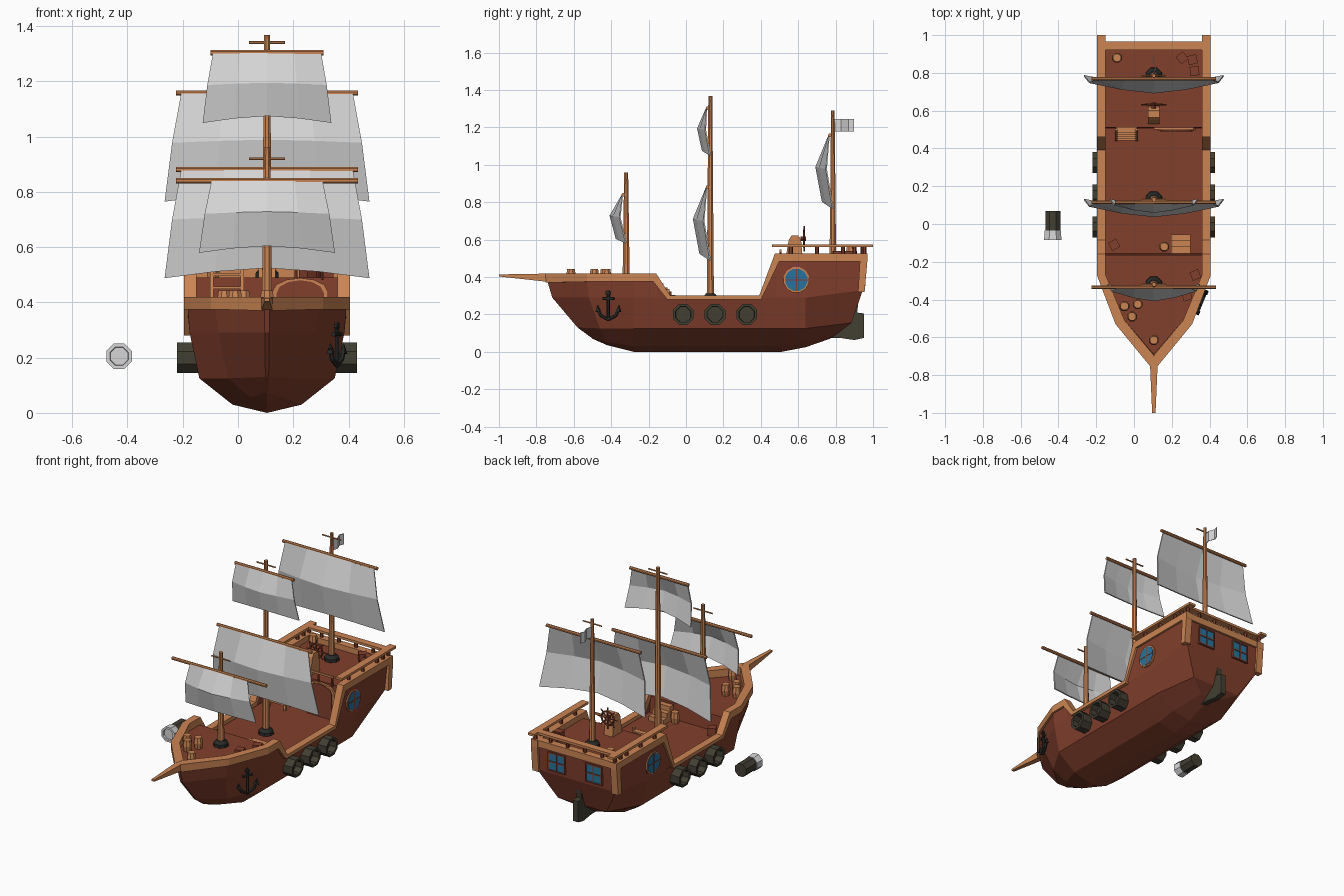
import bpy, math
from mathutils import Vector

if "Cube" in bpy.data.objects:
    bpy.data.objects.remove(bpy.data.objects["Cube"])

CX = 0.105  # ship centre line


def mat(name, r, g, b):
    m = bpy.data.materials.new(name)
    m.diffuse_color = (r, g, b, 1)
    m.use_nodes = True
    m.node_tree.nodes["Principled BSDF"].inputs["Base Color"].default_value = m.diffuse_color
    return m


RED = mat("red_brown_wood", .225, .05, .026)
ORANGE = mat("orange_wood", .60, .235, .087)
SAIL = mat("sail_grey", .67, .67, .67)
OLIVE = mat("dark_olive", .054, .049, .032)
IRON = mat("dark_iron", .022, .024, .021)
BLUE = mat("window_blue", .02, .17, .34)


def mesh(name, verts, faces, m):
    me = bpy.data.meshes.new(name)
    me.from_pydata([tuple(v) for v in verts], [], faces)
    import bmesh
    bm = bmesh.new()
    bm.from_mesh(me)
    bmesh.ops.remove_doubles(bm, verts=bm.verts, dist=1e-5)
    bmesh.ops.recalc_face_normals(bm, faces=bm.faces)
    bm.to_mesh(me)
    bm.free()
    me.materials.append(m)
    ob = bpy.data.objects.new(name, me)
    bpy.context.collection.objects.link(ob)
    return ob


def tube(name, base, axis, prof, m, n=8):
    """Lathe of (distance, radius) pairs along an axis, capped."""
    q = Vector(axis).to_track_quat('Z', 'Y')
    vs, fs = [], []
    for d, r in prof:
        for i in range(n):
            a = 2 * math.pi * (i + .5) / n
            vs.append(Vector(base) + q @ Vector((r * math.cos(a), r * math.sin(a), d)))
    for k in range(len(prof) - 1):
        for i in range(n):
            j = (i + 1) % n
            fs.append((k*n + i, k*n + j, k*n + n + j, k*n + n + i))
    fs += [tuple(range(n)), tuple(range((len(prof) - 1) * n, len(prof) * n))]
    return mesh(name, vs, fs, m)


def rod(name, a, b, r1, r2, m, n=8):
    d = Vector(b) - Vector(a)
    return tube(name, a, d, [(0, r1), (d.length, r2)], m, n)


def prism(name, pts, off, m):
    n = len(pts)
    vs = [Vector(p) for p in pts] + [Vector(p) + Vector(off) for p in pts]
    fs = [tuple(range(n)), tuple(range(n, 2 * n))]
    fs += [(i, (i + 1) % n, n + (i + 1) % n, n + i) for i in range(n)]
    return mesh(name, vs, fs, m)


def box(name, x0, x1, y0, y1, z0, z1, m, rot=0):
    pts = [(x0, y0), (x1, y0), (x1, y1), (x0, y1)]
    c = Vector(((x0 + x1) / 2, (y0 + y1) / 2))
    R = math.cos(rot), math.sin(rot)
    out = []
    for p in pts:
        d = Vector(p) - c
        out.append((c.x + d.x*R[0] - d.y*R[1], c.y + d.x*R[1] + d.y*R[0], z0))
    return prism(name, out, (0, 0, z1 - z0), m)


# Hull with decks: each station runs keel, bilge, chine, crease, sheer, inner sheer, deck edge, deck middle
def mid(y, sheer, deck, k=0.0):
    return [(y, 0, k), (y, .125, .03 + k * .8), (y, .245, .125), (y, .28, .29),
            (y, .288, sheer), (y, .258, sheer), (y, .258, deck), (y, 0, deck)]


F, M, P = .372, .275, .49
stations = [
    [(-.5, 0, .07), (-.505, .004, .075), (-.58, .006, .13), (-.715, .008, .29),
     (-.745, .01, .39), (-.70, .006, .39), (-.70, .006, F), (-.70, 0, F)],
    [(-.42, 0, .035), (-.43, .06, .055), (-.46, .14, .125), (-.52, .175, .29),
     (-.53, .19, .39), (-.51, .165, .39), (-.51, .165, F), (-.51, 0, F)],
    mid(-.28, .39, F), mid(-.165, .39, F), mid(-.155, .375, M), mid(-.09, .288, M),
    mid(.4, .288, M), mid(.485, .5, M), mid(.505, .5, M), mid(.51, .5, P), mid(.64, .5, P, .025),
    [(.77, 0, .07), (.82, .06, .105), (.885, .17, .155), (.945, .275, .33),
     (.955, .288, .5), (.945, .258, .5), (.945, .258, P), (.945, 0, P)]]
vs, fs, L = [], [], 8
for s in (1, -1):
    o = len(vs)
    for st in stations:
        vs += [(CX + s * h, y, z) for y, h, z in st]
    for i in range(len(stations) - 1):
        fs += [(o+i*L+j, o+i*L+j+1, o+i*L+L+j+1, o+i*L+L+j) for j in range(L - 1)]
N = len(stations) * L
for e in (0, N - L):
    fs += [(e + j, e + j + 1, N + e + j + 1, N + e + j) for j in range(L - 1)]
mesh("hull", vs, fs, RED)

# Rail cap: y top, z top, y bottom, z bottom, outer half, inner half, inner y shift
rail = [(-.755, .42, -.75, .37, .018, 0, .06), (-.53, .42, -.53, .375, .203, .155, .02),
        (-.275, .42, -.275, .375, .30, .255, .005), (-.16, .42, -.175, .375, .30, .255, 0),
        (-.085, .302, -.1, .28, .30, .255, 0), (.392, .302, .402, .28, .30, .255, 0),
        (.475, .525, .498, .482, .30, .255, 0), (.97, .525, .97, .482, .30, .255, 0)]
for s, side in ((1, "right"), (-1, "left")):
    vs, fs = [], []
    for yt, zt, yb, zb, ho, hi, dy in rail:
        vs += [(CX+s*ho, yt, zt), (CX+s*hi, yt+dy, zt), (CX+s*hi, yb+dy, zb), (CX+s*ho, yb, zb)]
    for i in range(len(rail) - 1):
        fs += [(4*i+j, 4*i+(j+1) % 4, 4*i+4+(j+1) % 4, 4*i+4+j) for j in range(4)]
    fs += [(0, 1, 2, 3), tuple(range(len(vs) - 4, len(vs)))]
    mesh("rail_" + side, vs, fs, ORANGE)
    a, b = sorted((CX + s * .255, CX + s * .30))
    prism("stern_post_" + side, [(a, .93, .49), (a, .97, .49), (a, .955, .32), (a, .92, .32)],
          (b - a, 0, 0), ORANGE)
    # Raised stern railing
    box("upper_rail_" + side, a, b, .46, 1.0, .56, .575, ORANGE)
    for y in (.56, .7, .84, .9, .955):
        rod("rail_post", (CX+s*.277, y, .51), (CX+s*.277, y, .562), .011, .011, RED, 6)
    # Round side window with cross bars
    x = CX + s * .28
    tube("round_window_frame", (x, .59, .385), (s, 0, 0), [(0, .07), (.012, .07)], ORANGE, 12)
    tube("round_window_pane", (x, .59, .385), (s, 0, 0), [(0, .061), (.014, .061)], BLUE, 12)
    for i in range(2):
        d = Vector((0, math.cos(i*math.pi/2), math.sin(i*math.pi/2))) * .061
        c = Vector((x + s * .013, .59, .385))
        rod("round_window_bar", c - d, c + d, .004, .004, RED, 4)
    # Side guns
    for y in (-.015, .155, .325):
        tube("gun", (CX + s * .22, y, .2), (s, 0, 0),
             [(0, .06), (.105, .06), (.105, .045), (.06, .043)], OLIVE)
    # Stern windows
    wx = CX + s * .13
    box("stern_window_pane", wx - .055, wx + .055, .94, .957, .355, .465, BLUE)
    for dx in (-.055, 0, .055):
        box("stern_window_bar", wx+dx-.004, wx+dx+.004, .94, .961, .351, .469, RED)
    for z in (.355, .41, .465):
        box("stern_window_bar", wx-.055, wx+.055, .94, .961, z-.004, z+.004, RED)
box("stern_rail", CX - .27, CX + .27, .92, .965, .482, .525, ORANGE)
box("upper_stern_rail", CX - .26, CX + .26, .92, .965, .56, .575, ORANGE)
for dx in (-.18, -.06, .06, .18):
    rod("rail_post", (CX+dx, .943, .51), (CX+dx, .943, .562), .011, .011, RED, 6)
box("cabin_front_rail", CX, .315, .50, .51, .535, .547, ORANGE)
for x in (.115, .21, .305):
    rod("cabin_rail_post", (x, .505, .48), (x, .505, .54), .006, .006, RED, 6)

# Bowsprit
vs = [(CX-.022, -.70, .37), (CX+.022, -.70, .37), (CX+.022, -.70, .419), (CX-.022, -.70, .419),
      (CX-.009, -1, .403), (CX+.009, -1, .403), (CX+.009, -1, .414), (CX-.009, -1, .414)]
mesh("bowsprit", vs, [(0, 1, 2, 3), (4, 5, 6, 7)] +
     [(j, (j+1) % 4, 4+(j+1) % 4, 4+j) for j in range(4)], ORANGE)

# Rudder
prism("rudder", [(CX-.018, y, z) for y, z in ((.75, .075), (.78, .09), (.90, .33), (.93, .33),
      (.915, .21), (.953, .205), (.953, .075), (.90, .063), (.82, .075))], (.036, 0, 0), OLIVE)


# Masts, yards and billowing sails
def sail(name, ym, zt, zb, ht, hb, k, lift):
    zm = zt - (zt - zb) * .46
    rows = ((zt, ht, -.02, -.02, 0), (zm, ht*.45 + hb*.55, -.035*k, -.09*k, lift*.3),
            (zb, hb, 0, -.055*k, lift))
    vs = []
    for z, h, ye, yc, up in rows:
        for u in (-1, -.5, 0, .5, 1):
            b = 1 - abs(u) ** 1.5
            vs.append((CX + u*h, ym + ye + (yc - ye)*b, z + up*b))
    fs = [(5*r+c, 5*r+c+1, 5*r+c+6, 5*r+c+5) for r in range(2) for c in range(4)]
    ob = mesh(name, vs, fs, SAIL)
    so = ob.modifiers.new("thickness", 'SOLIDIFY')
    so.thickness, so.offset = .007, 0


def mast(name, y, z0, z1, zbar, r):
    rod(name + "_mast", (CX, y, z0), (CX, y, z1), r, r * .55, ORANGE)
    tube(name + "_collar", (CX, y, z0), (0, 0, 1), [(0, .046), (.018, .044), (.036, .026)], IRON)
    rod(name + "_crossbar", (CX-.065, y, zbar), (CX+.065, y, zbar), .005, .005, ORANGE, 6)


def yard(name, y, z, h):
    rod(name + "_yard", (CX-h, y-.015, z), (CX+h, y-.015, z), .01, .01, ORANGE)


mast("fore", -.32, F, .96, .92, .021)
mast("main", .13, M, 1.367, 1.34, .021)
mast("mizzen", .785, P, 1.29, 1.262, .019)
for nm, y, zt, zb, ht, hb, k, lift, hy in (
        ("fore", -.32, .84, .58, .2, .245, .95, .025, .33),
        ("main_lower", .13, .88, .488, .31, .37, 1, .037, .33),
        ("main_upper", .13, 1.303, 1.05, .195, .232, .75, .025, .205),
        ("mizzen", .785, 1.158, .765, .31, .37, 1, .037, .33)):
    yard(nm, y, zt, hy)
    sail(nm + "_sail", y, zt, zb, ht, hb, k, lift)

# Flag
pts = [(CX, .79), (CX+.012, .83), (CX-.004, .87), (CX+.006, .897)]
prism("flag", [(x, y, 1.177) for x, y in pts] + [(x-.004, y, 1.177) for x, y in pts[::-1]],
      (0, 0, .068), SAIL)

# Anchor lying along the right bow
u = Vector((.385, .923, 0))
A = Vector((.358, -.415, 0))


def anc(t, z):
    return A + u * t + Vector((0, 0, z))


arms = [(-.062, .235), (-.045, .195), (0, .172), (.045, .195), (.062, .235)]
for p, q in list(zip(arms, arms[1:])) + [((0, .175), (0, .31)), ((-.032, .285), (.032, .285))]:
    rod("anchor", anc(*p), anc(*q), .009, .009, IRON, 6)
for t in (-.058, .058):
    rod("anchor_fluke", anc(t, .215), anc(t * 1.08, .25), .017, .002, IRON, 4)
tube("anchor_eye", anc(0, .315) - Vector((.006, 0, 0)), (1, -.4, 0), [(0, .014), (.012, .014)], IRON)

# Barrels and crates
for x, y, z in ((-.05, -.435, F), (.02, -.425, F), (-.01, -.49, F), (.105, -.615, F),
                (.16, -.12, M), (-.09, .88, P)):
    tube("barrel", (x, y, z), (0, 0, 1), [(0, .022), (.035, .028), (.07, .022)], ORANGE)
for x, y, z, a in ((-.105, -.11, M, .5), (.325, -.27, F, .4), (.28, -.38, F, .3),
                   (.255, .88, P, .7), (.31, .87, P, .2), (.32, .81, P, .1)):
    box("crate", x-.024, x+.024, y-.024, y+.024, z, z+.048, RED, a)

# Steps to the foredeck and ladder to the stern deck
for i in range(3):
    box("step", .195, .30, -.155 + .0, -.12 + .032 * i, M, .365 - .03 * i, ORANGE)
for x in (-.095, .015):
    rod("ladder_side", (x, .445, M), (x, .50, .525), .009, .009, ORANGE, 4)
for i in range(5):
    t = (i + .7) / 5.2
    box("ladder_rung", -.095, .015, .435+.055*t, .465+.055*t, M+.25*t-.005, M+.25*t+.005, ORANGE)

# Arched cabin door
for nm, h, zs, d, m in (("door_frame", .1, .44, .012, ORANGE), ("door", .086, .432, .016, RED)):
    pts = [(.225 + h, .507, M)]
    pts += [(.225 + h*math.cos(a*math.pi/6), .507, zs + .048*math.sin(a*math.pi/6)) for a in range(7)]
    prism(nm, pts + [(.225 - h, .507, M)], (0, -d, 0), m)

# Helm stand and wheel
prism("helm_stand", [(CX-.03, y, z) for y, z in ((.53, P), (.625, P), (.615, .60), (.60, .622),
                                                 (.565, .622), (.55, .60))], (.06, 0, 0), ORANGE)
H = Vector((CX, .632, .605))
ring = [H + Vector((math.cos(i*math.pi/4), 0, math.sin(i*math.pi/4))) * .045 for i in range(8)]
for i in range(8):
    rod("wheel_rim", ring[i], ring[(i+1) % 8], .006, .006, RED, 6)
    rod("wheel_spoke", H, H + (ring[i] - H) * 1.5, .004, .004, RED, 6)
rod("wheel_hub", H - Vector((0, .02, 0)), H + Vector((0, .01, 0)), .012, .012, RED)

# Loose gun floating off the left side
tube("loose_gun_body", (-.43, .07, .205), (0, -1, 0), [(0, .043), (.12, .043)], OLIVE)
tube("loose_gun_muzzle", (-.43, -.035, .205), (0, -1, 0),
     [(0, .046), (.05, .05), (.05, .036), (.04, .034)], SAIL)
